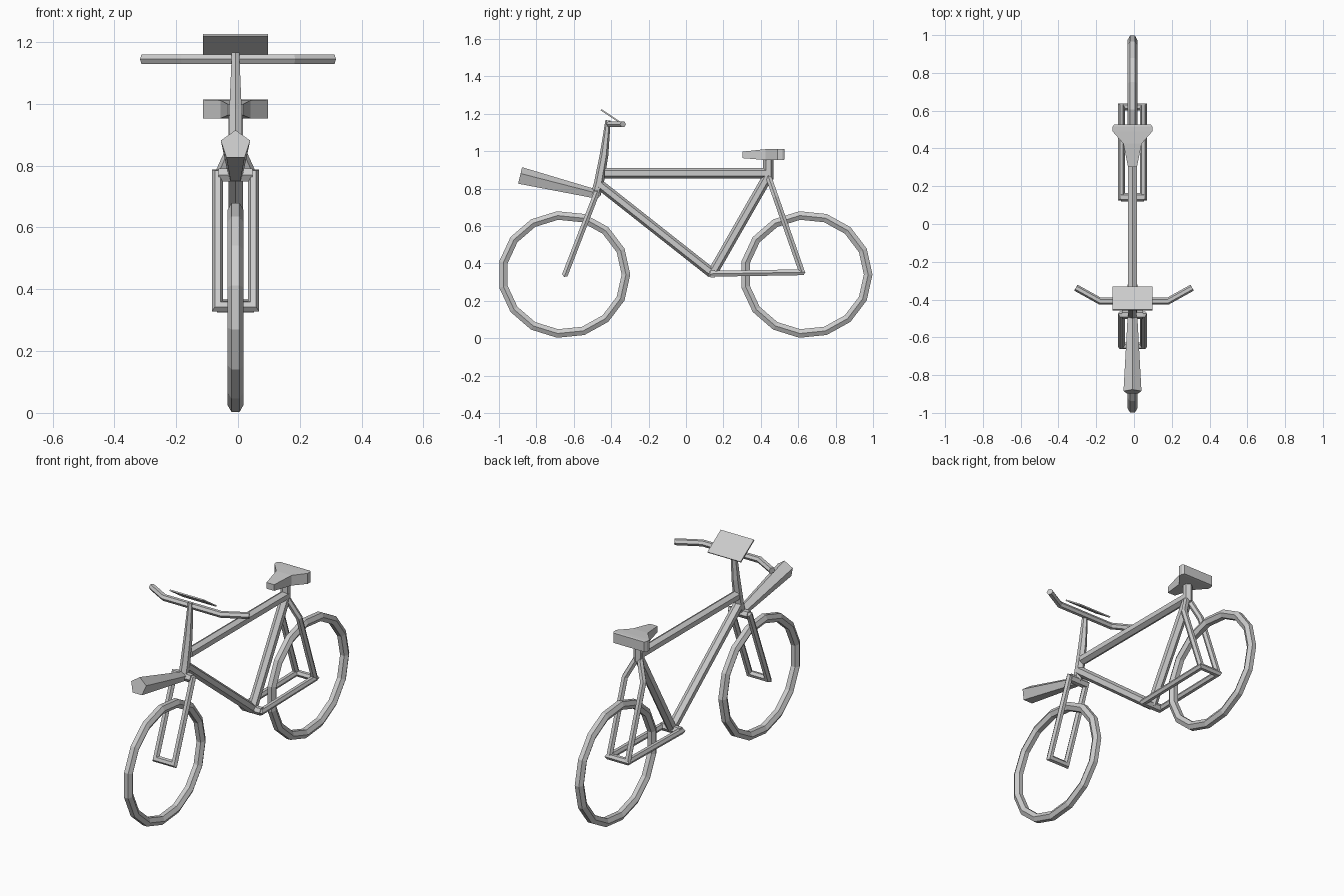
import bpy, bmesh, math
from mathutils import Vector as V

if "Cube" in bpy.data.objects:
    bpy.data.objects.remove(bpy.data.objects["Cube"])

CX = -0.008  # centre plane of the frame


def finish(name, bm):
    bmesh.ops.recalc_face_normals(bm, faces=bm.faces)
    me = bpy.data.meshes.new(name)
    bm.to_mesh(me)
    bm.free()
    ob = bpy.data.objects.new(name, me)
    bpy.context.collection.objects.link(ob)
    return ob


def skin(name, rings, closed=False):
    """Join equal-length rings of points with quads, capping open ends."""
    bm = bmesh.new()
    rs = [[bm.verts.new(p) for p in r] for r in rings]
    k = len(rs[0])
    pairs = list(zip(rs, rs[1:])) + ([(rs[-1], rs[0])] if closed else [])
    for a, b in pairs:
        for i in range(k):
            j = (i + 1) % k
            bm.faces.new((a[i], a[j], b[j], b[i]))
    if not closed:
        bm.faces.new(rs[0])
        bm.faces.new(rs[-1])
    return finish(name, bm)


def tube(name, pts, radii, normal=(1, 0, 0), sides=6, turn=30, closed=False):
    """Mitred tube along a planar path; normal is the path plane's normal."""
    pts = [V(p) for p in pts]
    n = V(normal).normalized()
    m = len(pts)
    if not isinstance(radii, (list, tuple)):
        radii = [radii] * m
    rings = []
    for i, p in enumerate(pts):
        d0 = (p - pts[i - 1]).normalized() if closed or i > 0 else None
        d1 = (pts[(i + 1) % m] - p).normalized() if closed or i < m - 1 else None
        d0, d1 = d0 or d1, d1 or d0
        t = (d0 + d1).normalized()
        b = t.cross(n).normalized() / max(t.dot(d1), 0.5)
        ring = []
        for k in range(sides):
            a = math.radians(turn) + 2 * math.pi * k / sides
            ring.append(p + radii[i] * (math.cos(a) * n + math.sin(a) * b))
        rings.append(ring)
    return skin(name, rings, closed)


# wheels: 15-sided rings
for name, cy in (("front_wheel", -0.652), ("rear_wheel", 0.643)):
    path = []
    for i in range(15):
        a = 2 * math.pi * i / 15
        path.append((CX, cy + 0.331 * math.cos(a), 0.341 + 0.317 * math.sin(a)))
    tube(name, path, 0.026, turn=0, closed=True)

# main frame tubes
for name, a, b, r in (
        ("top_tube", (-0.435, 0.882), (0.44, 0.882), 0.028),
        ("down_tube", (-0.46, 0.82), (0.14, 0.347), 0.027),
        ("seat_tube", (0.14, 0.347), (0.44, 0.87), 0.027),
        ("seat_post", (0.44, 0.85), (0.44, 0.975), 0.027)):
    tube(name, [(CX, *a), (CX, *b)], r)

# steering stem, thinner at the top
tube("stem", [(CX, -0.482, 0.768), (CX, -0.465, 0.834), (CX, -0.438, 0.98),
              (CX, -0.417, 1.165)], [0.026, 0.026, 0.023, 0.014])


def pair_loop(name, a, b, half, r):
    """Closed rectangular loop: two side legs with a cross bar at each end."""
    pts = [(CX - half, *a), (CX - half, *b), (CX + half, *b), (CX + half, *a)]
    n = V((1, 0, 0)).cross(V((0, b[0] - a[0], b[1] - a[1])))
    tube(name, pts, r, normal=n, closed=True)


# front fork and lower rear stays
pair_loop("front_fork", (-0.48, 0.77), (-0.645, 0.345), 0.058, 0.018)
pair_loop("chain_stays", (0.142, 0.345), (0.62, 0.353), 0.058, 0.018)
# fork crown and crank axle
tube("fork_crown", [(CX - 0.055, -0.48, 0.77), (CX + 0.055, -0.48, 0.77)], 0.024,
     normal=(0, 0, 1))
tube("crank_axle", [(CX - 0.06, 0.142, 0.345), (CX + 0.06, 0.142, 0.345)], 0.023,
     normal=(0, 0, 1))

# upper rear stays: one path over the seat tube and down both sides
stay = [(-0.058, 0.62, 0.353), (-0.058, 0.48, 0.753), (-0.012, 0.444, 0.855),
        (0.012, 0.444, 0.855), (0.058, 0.48, 0.753), (0.058, 0.62, 0.353)]
tube("seat_stays", [(x + CX, y, z) for x, y, z in stay], 0.018,
     normal=V((1, 0, 0)).cross(V((0, -0.14, 0.4))))

# handlebar
tube("handlebar", [(-0.308, -0.337, 1.144), (-0.18, -0.408, 1.144),
                   (0.18, -0.408, 1.144), (0.308, -0.337, 1.144)], 0.018,
     normal=(0, 0, 1))

# tilted plate above the handlebar
prof = [(-0.457, 1.219), (-0.452, 1.225), (-0.331, 1.144), (-0.336, 1.138)]
skin("handlebar_plate", [[(CX + s * 0.105, y, z) for y, z in prof] for s in (-1, 1)])

# five-sided tapered lamp
tube("front_lamp", [(CX, -0.888, 0.866), (CX, -0.49, 0.771)], [0.05, 0.027],
     sides=5, turn=-90)

# saddle: sections of (y, half width, bottom, top)
secs = [(0.303, 0.024, 0.963, 0.998), (0.425, 0.048, 0.953, 1.011),
        (0.49, 0.105, 0.953, 1.013), (0.515, 0.105, 0.953, 1.013),
        (0.527, 0.097, 0.955, 1.011)]
skin("saddle", [[(CX - w, y, lo), (CX + w, y, lo), (CX + w, y, hi), (CX - w, y, hi)]
                for y, w, lo, hi in secs])
